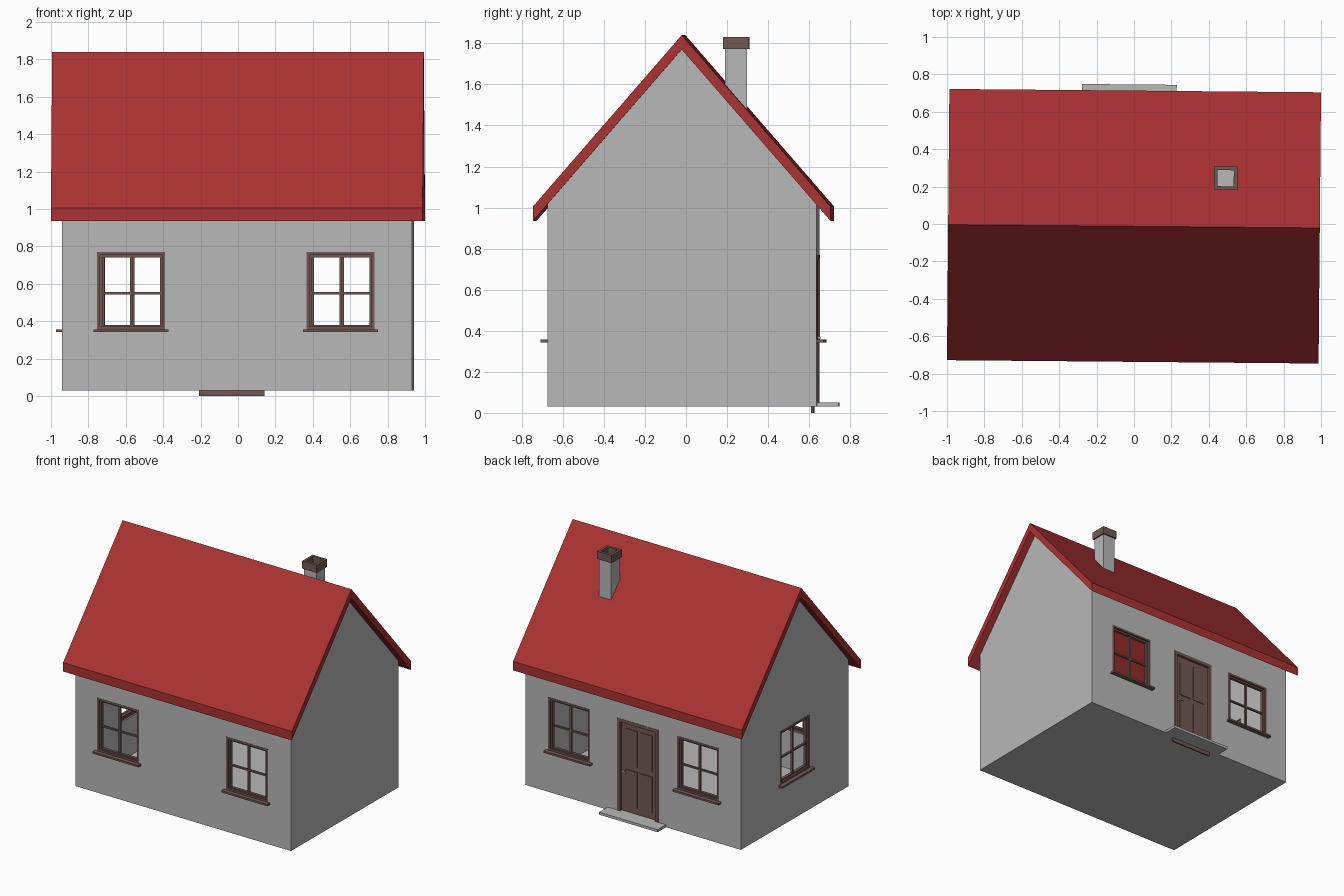
import bpy, bmesh, math
from mathutils import Matrix, Vector

if "Cube" in bpy.data.objects:
    bpy.data.objects.remove(bpy.data.objects["Cube"])


def mat(name, c):
    m = bpy.data.materials.new(name)
    m.diffuse_color = (*c, 1)
    m.use_nodes = True
    m.node_tree.nodes["Principled BSDF"].inputs["Base Color"].default_value = m.diffuse_color
    return m


WALL = mat("wall_grey", (0.48, 0.48, 0.48))
RED = mat("roof_red", (0.41, 0.032, 0.033))
WOOD = mat("wood_brown", (0.17, 0.098, 0.083))

CY, HX, HY, Z0 = -0.012, 0.936, 0.655, 0.03   # wall centre, half sizes, base
SLOPE, APEX, THICK = 1.152, 1.77, 0.05


def finish(name, bm, m, frame=Matrix()):
    bmesh.ops.recalc_face_normals(bm, faces=bm.faces)
    me = bpy.data.meshes.new(name)
    bm.to_mesh(me)
    bm.free()
    me.materials.append(m)
    ob = bpy.data.objects.new(name, me)
    bpy.context.collection.objects.link(ob)
    me.transform(frame)
    return ob


def boxes(name, spans, m, frame=Matrix()):
    """One object made of boxes given as (x0, x1, y0, y1, z0, z1)."""
    bm = bmesh.new()
    for x0, x1, y0, y1, z0, z1 in spans:
        t = Matrix.Translation(((x0 + x1) / 2, (y0 + y1) / 2, (z0 + z1) / 2))
        s = Matrix.Diagonal((x1 - x0, y1 - y0, z1 - z0, 1))
        bmesh.ops.create_cube(bm, size=1, matrix=t @ s)
    return finish(name, bm, m, frame)


def prism(name, profile, hx, m):
    """Extrude a (y, z) profile along x."""
    bm = bmesh.new()
    f = bm.faces.new([bm.verts.new((-hx, CY + y, z)) for y, z in profile])
    ext = bmesh.ops.extrude_face_region(bm, geom=[f])["geom"]
    bmesh.ops.translate(bm, vec=(2 * hx, 0, 0),
                        verts=[v for v in ext if isinstance(v, bmesh.types.BMVert)])
    return finish(name, bm, m)


def cut(ob, span, frame=Matrix()):
    c = boxes("cutter", [span], WALL, frame)
    c.hide_render = True
    mod = ob.modifiers.new("cut", "BOOLEAN")
    mod.operation, mod.solver, mod.object = "DIFFERENCE", "EXACT", c
    bpy.context.view_layer.objects.active = ob
    bpy.ops.object.modifier_apply(modifier=mod.name)
    bpy.data.objects.remove(c)


def border(x0, x1, z0, z1, w, y0, y1):
    return [(x0, x0 + w, y0, y1, z0, z1), (x1 - w, x1, y0, y1, z0, z1),
            (x0 + w, x1 - w, y0, y1, z0, z0 + w), (x0 + w, x1 - w, y0, y1, z1 - w, z1)]


# wall shell, open to the roof, with a floor
eave = APEX - SLOPE * HY
walls = prism("walls", [(-HY, Z0), (HY, Z0), (HY, eave), (0, APEX), (-HY, eave)], HX, WALL)
cut(walls, (-HX + THICK, HX - THICK, CY - HY + THICK, CY + HY - THICK, 0.055, 2.2))

# roof with vertical eave edges
RY, RT = 0.725, 0.07
low = APEX - SLOPE * RY
prism("roof", [(-RY, low), (0, APEX), (RY, low), (RY, low + RT), (0, APEX + RT),
               (-RY, low + RT)], 0.9935, RED)


def wall_frame(x, y, angle):
    return Matrix.Translation((x, y, 0)) @ Matrix.Rotation(angle, 4, "Z")


# windows: local -y points outwards, wall surface at y = 0
W, ZB, ZT, ZM = 0.182, 0.355, 0.77, 0.55
spots = {"left_wall": wall_frame(-HX, CY, -math.pi / 2)}
for side, x in (("left", -0.565), ("right", 0.555)):
    spots["front_" + side] = wall_frame(x, CY - HY, 0)
    spots["back_" + side] = wall_frame(x, CY + HY, math.pi)
for name, fr in spots.items():
    cut(walls, (-W, W, -0.1, 0.1, ZB, ZT), fr)
    parts = border(-W, W, ZB, ZT, 0.016, -0.002, 0.04)
    parts += border(-W + 0.016, W - 0.016, ZB + 0.012, ZT - 0.016, 0.013, 0.012, 0.034)
    parts += [(-0.007, 0.007, 0.015, 0.031, ZB + 0.02, ZT - 0.02),
              (-W + 0.02, W - 0.02, 0.015, 0.031, ZM - 0.006, ZM + 0.006)]
    boxes(name + "_window_frame", parts, WOOD, fr)
    boxes(name + "_window_sill", [(-0.2, 0.2, -0.034, 0.02, 0.343, 0.357)], WOOD, fr)

# back door: frame, threshold, slab with stiles and rails
door = wall_frame(-0.04, CY + HY, math.pi)
D = 0.178
cut(walls, (-D, D, -0.1, 0.1, 0.05, ZT), door)
boxes("door_frame", [(-D, -D + 0.025, -0.002, 0.04, Z0, ZT), (D - 0.025, D, -0.002, 0.04, Z0, ZT),
                     (-D + 0.025, D - 0.025, -0.002, 0.04, ZT - 0.025, ZT)], WOOD, door)
boxes("door_threshold", [(-D + 0.003, D - 0.003, 0.02, 0.032, 0, 0.06)], WOOD, door)
I = D - 0.025
boxes("door_slab", [(-I, I, 0.018, 0.036, 0.05, ZT - 0.025)], WOOD, door)
boxes("door_panels", [(x - 0.05, x + 0.05, 0.012, 0.02, z0, z1) for x in (-0.065, 0.065)
                      for z0, z1 in ((0.1, 0.38), (0.42, 0.70))], WOOD, door)
boxes("door_handle", [(-0.136, -0.124, -0.008, 0.02, 0.36, 0.372),
                      (-0.136, -0.1, -0.012, -0.004, 0.36, 0.372)], WALL, door)

# doorstep
boxes("doorstep", [(-0.285, 0.222, 0.635, 0.746, Z0, 0.05)], WALL)

# chimney with hollow cap
cx, cy = 0.488, 0.249
boxes("chimney", [(cx - 0.053, cx + 0.053, cy - 0.053, cy + 0.053, 1.44, 1.78)], WALL)
cap = boxes("chimney_cap", [(cx - 0.063, cx + 0.063, cy - 0.063, cy + 0.063, 1.772, 1.832)], WOOD)
cut(cap, (cx - 0.043, cx + 0.043, cy - 0.043, cy + 0.043, 1.7, 1.9))

# the whole house is turned very slightly
for ob in bpy.context.collection.objects:
    ob.data.transform(Matrix.Rotation(-0.009, 4, "Z"))
